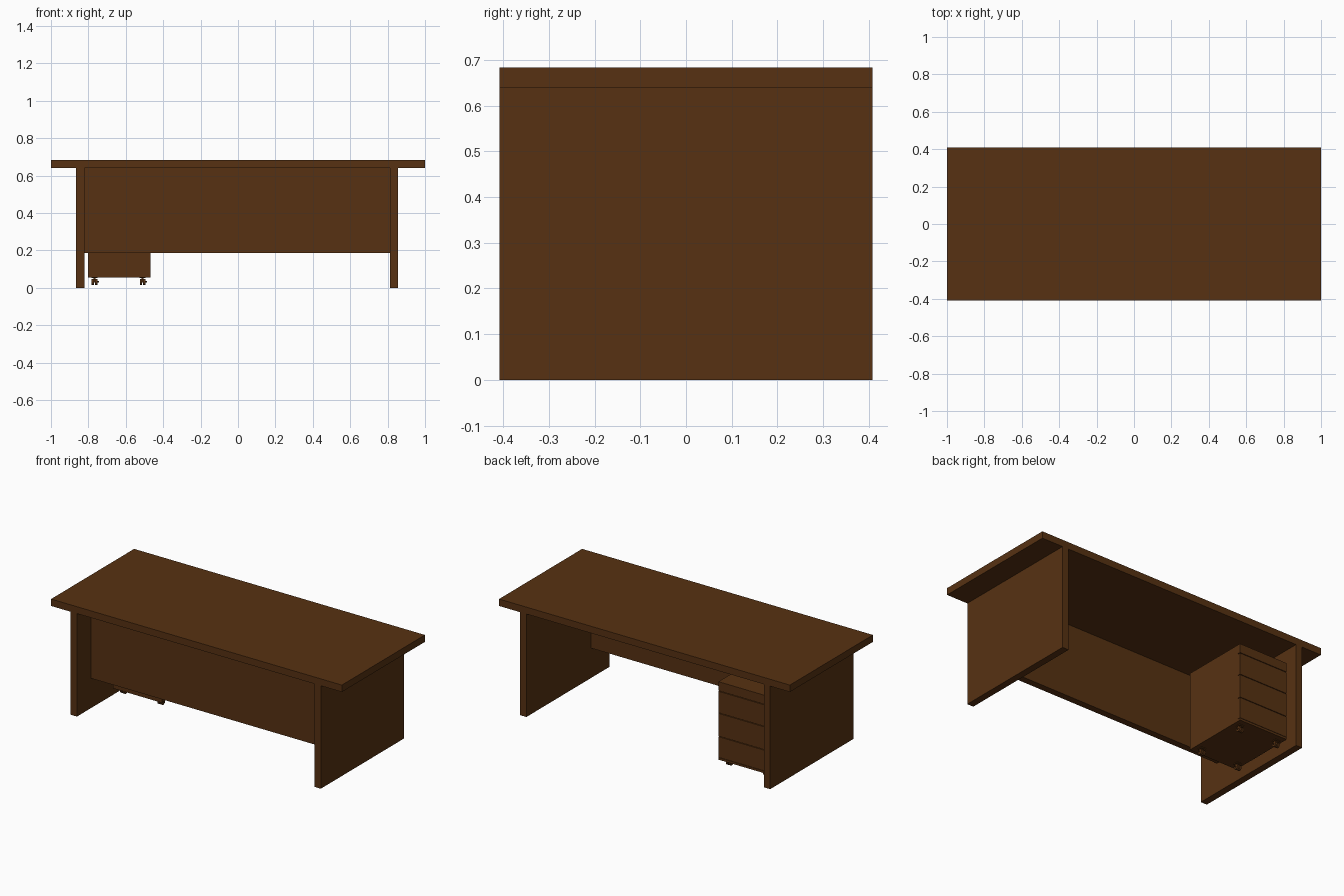
import bpy
import bmesh
from math import pi
from mathutils import Matrix, Vector

cube = bpy.data.objects.get("Cube")
if cube:
    bpy.data.objects.remove(cube, do_unlink=True)

wood = bpy.data.materials.new("dark brown wood")
wood.use_nodes = True
wood.diffuse_color = (0.095, 0.031, 0.006, 1)
wood.node_tree.nodes["Principled BSDF"].inputs["Base Color"].default_value = wood.diffuse_color


def finish(name, bm):
    mesh = bpy.data.meshes.new(name)
    bm.to_mesh(mesh)
    bm.free()
    mesh.materials.append(wood)
    obj = bpy.data.objects.new(name, mesh)
    bpy.context.collection.objects.link(obj)
    return obj


def add_box(bm, x, y, z):
    """Box from (low, high) ranges on each axis."""
    size = Vector((x[1] - x[0], y[1] - y[0], z[1] - z[0]))
    centre = Vector((sum(x), sum(y), sum(z))) / 2
    bmesh.ops.create_cube(bm, size=1, matrix=Matrix.Translation(centre) @ Matrix.Diagonal(size.to_4d()))


def box(name, x, y, z):
    bm = bmesh.new()
    add_box(bm, x, y, z)
    return finish(name, bm)


def add_cylinder(bm, centre, radius, depth, along_x=False):
    turn = Matrix.Rotation(pi / 2, 4, "Y") if along_x else Matrix.Identity(4)
    bmesh.ops.create_cone(bm, cap_ends=True, segments=16, radius1=radius, radius2=radius,
                          depth=depth, matrix=Matrix.Translation(centre) @ turn)


# Desk: top, two slab legs and the modesty panel
depth = (-0.408, 0.408)
box("desk_top", (-1, 1), depth, (0.64, 0.683))
box("right_leg", (-0.865, -0.822), depth, (0, 0.64))
box("left_leg", (0.812, 0.855), depth, (0, 0.64))
box("modesty_panel", (-0.822, 0.812), (-0.27, -0.228), (0.185, 0.64))

# Drawer pedestal: base, carcass and a stack of drawer fronts facing the sitter
px = (-0.802, -0.468)
box("pedestal_base", px, (-0.08, 0.35), (0.055, 0.068))
box("pedestal_body", px, (-0.08, 0.332), (0.068, 0.54))
gap = 0.002
levels = [0.068, 0.2, 0.345, 0.482, 0.54]
for i, (low, high) in enumerate(zip(levels, levels[1:])):
    box(f"drawer_front_{i + 1}", px, (0.332, 0.35), (low + gap, high - gap * (i < 3)))

# Casters: twin wheels, stem, mounting plate and a small brake lever
for side, x in (("right", -0.767), ("left", -0.51)):
    for end, y in (("front", -0.027), ("back", 0.3)):
        bm = bmesh.new()
        add_box(bm, (x - 0.016, x + 0.016), (y - 0.016, y + 0.016), (0.051, 0.055))
        add_cylinder(bm, (x, y, 0.044), 0.006, 0.02)
        for dx in (-0.009, 0.009):
            add_cylinder(bm, (x + dx, y, 0.031), 0.016, 0.012, True)
        add_cylinder(bm, (x + 0.008, y, 0.031), 0.004, 0.032, True)
        caster = finish(f"{end}_{side}_caster", bm)
        bpy.ops.object.select_all(action="DESELECT")
        caster.select_set(True)
        bpy.context.view_layer.objects.active = caster
        bpy.ops.object.shade_smooth_by_angle()
